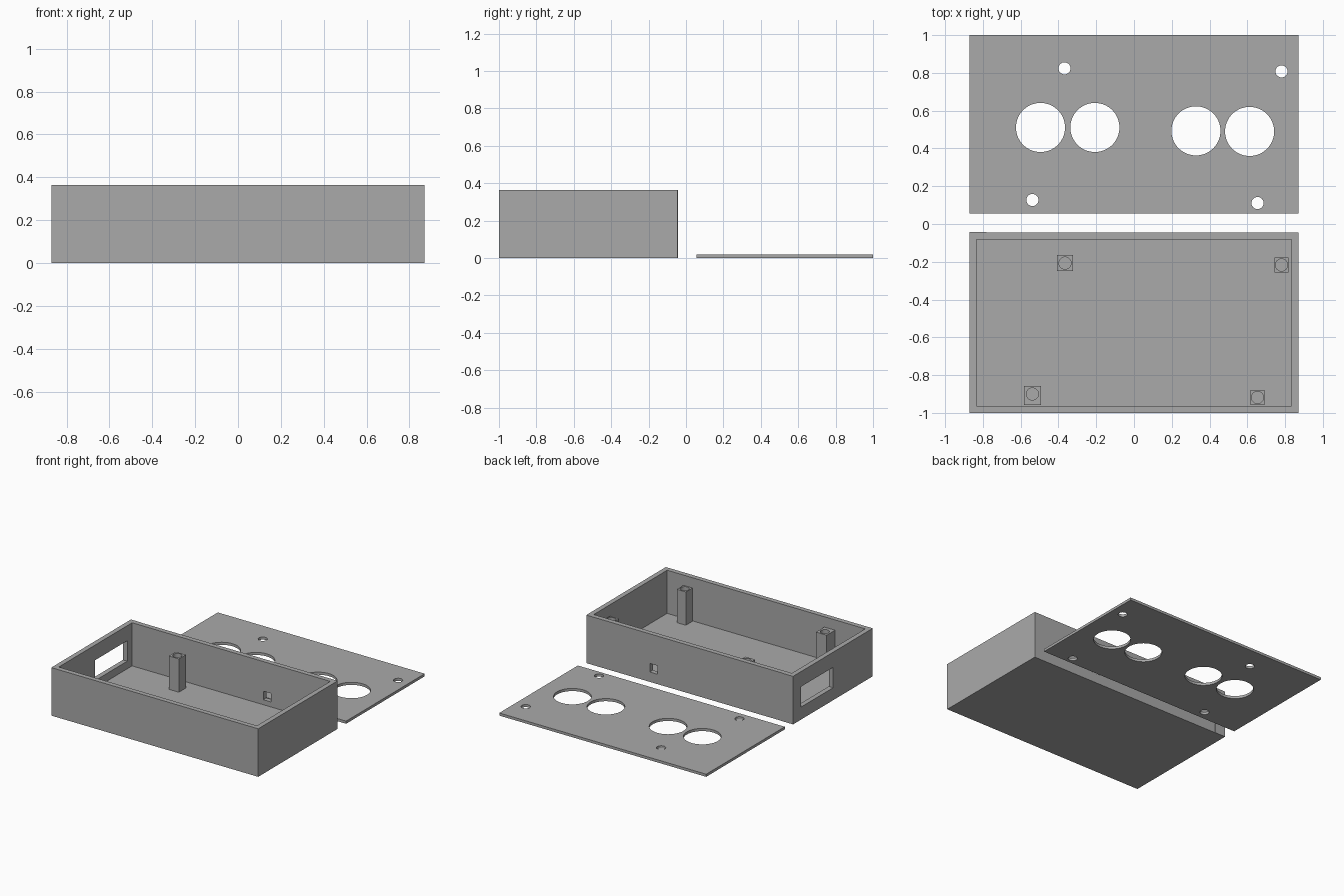
import bpy

cube = bpy.data.objects.get("Cube")
if cube:
    bpy.data.objects.remove(cube, do_unlink=True)

grey = bpy.data.materials.new("plain grey")
grey.use_nodes = True
colour = (0.4, 0.4, 0.4, 1)
grey.diffuse_color = colour
grey.node_tree.nodes["Principled BSDF"].inputs["Base Color"].default_value = colour


def box(name, low, high):
    """Box between two opposite corners."""
    centre = [(a + b) / 2 for a, b in zip(low, high)]
    bpy.ops.mesh.primitive_cube_add(size=1, location=centre)
    ob = bpy.context.object
    ob.name = name
    ob.scale = [b - a for a, b in zip(low, high)]
    bpy.ops.object.transform_apply(location=True, rotation=False, scale=True)
    ob.data.materials.append(grey)
    return ob


def cylinder(x, y, radius, bottom, top):
    bpy.ops.mesh.primitive_cylinder_add(
        vertices=64, radius=radius, depth=top - bottom, location=(x, y, (bottom + top) / 2))
    ob = bpy.context.object
    ob.data.materials.append(grey)
    return ob


def cut(target, cutter):
    """Subtract the cutter and discard it."""
    mod = target.modifiers.new("cut", "BOOLEAN")
    mod.operation = "DIFFERENCE"
    mod.solver = "EXACT"
    mod.object = cutter
    bpy.context.view_layer.objects.active = target
    bpy.ops.object.modifier_apply(modifier=mod.name)
    bpy.data.objects.remove(cutter, do_unlink=True)


HALF = 0.87
WALL = 0.037
FRONT, BACK, HEIGHT = -1.0, -0.045, 0.365

# Open tray with a port in one end and a small slot in the back wall
tray = box("tray", (-HALF, FRONT, 0), (HALF, BACK, HEIGHT))
cut(tray, box("cavity", (-HALF + WALL, FRONT + WALL, WALL), (HALF - WALL, BACK - WALL, 0.5)))
cut(tray, box("port", (-1, -0.525, 0.095), (-0.7, -0.14, 0.25)))
cut(tray, box("slot", (0.27, -0.15, 0.075), (0.336, 0, 0.14)))

# Slightly raised strip at the back corner
box("corner_strip", (-HALF, BACK - 0.01, 0), (-0.78, BACK + 0.002, HEIGHT))

# Screw posts: centre x, y and size x, y
posts = [(-0.365, -0.207, 0.084, 0.084), (0.781, -0.217, 0.075, 0.08),
         (-0.538, -0.907, 0.09, 0.1), (0.654, -0.918, 0.076, 0.08)]
for i, (x, y, w, d) in enumerate(posts, 1):
    post = box(f"screw_post_{i}", (x - w / 2, y - d / 2, 0.02), (x + w / 2, y + d / 2, 0.29))
    cut(post, cylinder(x, y + (0.007 if d > 0.09 else 0), 0.032, WALL, 0.4))

# Flat cover with four large openings and four screw holes
cover = box("cover_plate", (-HALF, 0.056, 0), (HALF, 1, 0.02))
for x, y in [(-0.495, 0.511), (-0.207, 0.511), (0.328, 0.493), (0.612, 0.49)]:
    cut(cover, cylinder(x, y, 0.13, -0.1, 0.1))
for x, y in [(-0.368, 0.824), (0.781, 0.808), (-0.538, 0.127), (0.654, 0.111)]:
    cut(cover, cylinder(x, y, 0.032, -0.1, 0.1))
